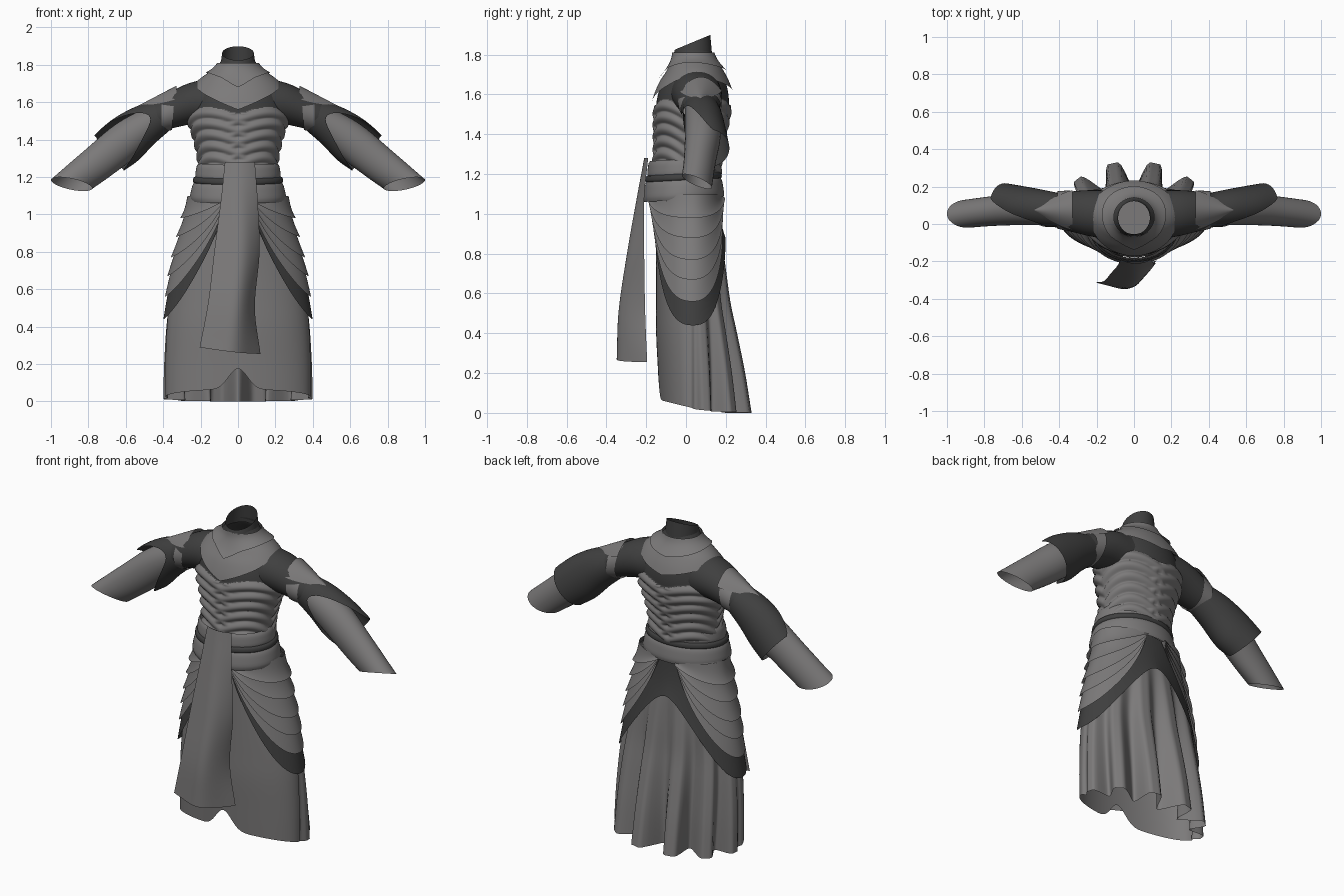
import bpy, bmesh
from math import sin, cos, pi, radians, exp

if "Cube" in bpy.data.objects:
    bpy.data.objects.remove(bpy.data.objects["Cube"])


def material(name, r, g, b):
    m = bpy.data.materials.new(name)
    m.diffuse_color = (r, g, b, 1)
    m.use_nodes = True
    m.node_tree.nodes["Principled BSDF"].inputs["Base Color"].default_value = m.diffuse_color
    return m


GREY = material("grey cloth", 0.2, 0.194, 0.194)
DARK = material("dark leather", 0.05, 0.05, 0.05)


def table(rows, t):
    """Interpolate rows (key, values...) smoothly at key t (Catmull-Rom)."""
    rows = sorted(rows)
    t = min(max(t, rows[0][0]), rows[-1][0])
    i = max(k for k in range(len(rows) - 1) if rows[k][0] <= t)
    a, b = rows[i], rows[i + 1]
    p, n = rows[max(i - 1, 0)], rows[min(i + 2, len(rows) - 1)]
    h = b[0] - a[0]
    s = (t - a[0]) / h
    out = []
    for k in range(1, len(a)):
        m0 = (b[k] - p[k]) / (b[0] - p[0]) * h
        m1 = (n[k] - a[k]) / (n[0] - a[0]) * h
        out.append((2*s**3 - 3*s*s + 1) * a[k] + (s**3 - 2*s*s + s) * m0
                   + (3*s*s - 2*s**3) * b[k] + (s**3 - s*s) * m1)
    return out


def sheet(name, f, nu, nv, mats, wrap=True, mirror=False, rule=None):
    """Surface f(u, v) with u, v in 0..1; u closes on itself when wrap is on."""
    bm = bmesh.new()
    cols = nu if wrap else nu + 1
    vs = [[bm.verts.new(f(i / nu, j / nv)) for i in range(cols)] for j in range(nv + 1)]
    for j in range(nv):
        for i in range(nu):
            k = (i + 1) % cols
            face = bm.faces.new((vs[j][i], vs[j][k], vs[j + 1][k], vs[j + 1][i]))
            face.smooth = True
            if rule:
                face.material_index = rule((i + .5) / nu, (j + .5) / nv)
    bmesh.ops.recalc_face_normals(bm, faces=bm.faces)
    me = bpy.data.meshes.new(name)
    bm.to_mesh(me)
    bm.free()
    ob = bpy.data.objects.new(name, me)
    bpy.context.collection.objects.link(ob)
    for m in mats:
        me.materials.append(m)
    if mirror:
        ob.modifiers.new("mirror", 'MIRROR').use_mirror_merge = False
    return ob


# --- Torso: theta 0 is the front, pi the back ---
TORSO = [(1.20, .205, .165, 0), (1.30, .207, .163, .01), (1.40, .228, .172, .02),
         (1.50, .258, .182, .03), (1.58, .25, .18, .035), (1.66, .225, .16, .04),
         (1.72, .19, .13, .045), (1.78, .12, .10, .04), (1.83, .085, .088, .035)]


def torso_point(th, z, off=0):
    rx, ry, cy = table(TORSO, z)
    return ((rx + off) * sin(th), cy - (ry + off) * cos(th), z)


def wave(th, z, k=.06):
    return z - k * abs(sin(2 * th)) + .03 * abs(sin(th))


def torso(u, v):
    """Crossed wraps: rising bands, overlapped by falling ones near the middle."""
    th, z = 2 * pi * u, 1.2 + .62 * v
    if wave(th, z) > 1.535:
        return torso_point(th, z)
    rise = abs(sin(pi * (wave(th, z) - 1.535) / .06))
    fall = abs(sin(pi * (wave(th, z, -.07) - 1.535) / .06)) * exp(-(sin(th) / .3) ** 2)
    return torso_point(th, z, .016 * max(rise, fall))


sheet("wrapped_torso", torso, 112, 124, [GREY, DARK],
      rule=lambda u, v: int(wave(2 * pi * u, 1.2 + .62 * v) > 1.535))
sheet("inner_lining", lambda u, v: (.19 * v * sin(2 * pi * u) , .15 * v * cos(2 * pi * u), 1.2 + .001 / (v + 1)),
      32, 2, [GREY])


# --- Layered mantle and standing neck collar ---
def mantle(edge, off, flare):
    def f(u, v):
        th = 2 * pi * u
        a = abs(th if th < pi else th - 2 * pi)
        z = 1.81 + (table(edge, a)[0] - 1.81) * v
        return torso_point(th, z, off + flare * v * v)
    return f


sheet("shoulder_mantle", mantle([(0, 1.56), (.75, 1.64), (1.57, 1.705), (2.4, 1.66), (pi, 1.62)],
                                .01, .014), 72, 14, [GREY])
sheet("upper_collar", mantle([(0, 1.68), (.5, 1.735), (1.57, 1.76), (pi, 1.72)],
                             .014, .014), 72, 10, [GREY])


def neck(u, v):
    th = 2 * pi * u
    r = .095 - .01 * v
    return (r * sin(th), .033 - (r + .004) * cos(th), 1.79 + v * (.072 - .037 * cos(th)))


sheet("neck_collar", neck, 40, 5, [DARK])


# --- Arms: rows are t, centre x, centre z, radius vector x, z, centre y, y radius ---
def tube(rows, end=lambda a: 1, tilt=0):
    def f(u, v):
        a = 2 * pi * u
        cx, cz, ux, uz, cy, vy = table(rows, v * end(a))
        return (cx + ux * cos(a), cy + vy * sin(a), cz + uz * cos(a) + tilt * v ** 3 * sin(a))
    return f


sheet("shoulder", tube([(0, .14, 1.60, .03, .125, .05, .13), (.5, .26, 1.588, .03, .103, .06, .12),
                        (1, .43, 1.525, .02, .078, .075, .09)]), 36, 10, [DARK], mirror=True)
sheet("upper_arm_band", tube([(0, .345, 1.558, -.008, .107, .07, .11),
                              (1, .41, 1.532, 0, .092, .075, .1)]), 36, 3, [GREY], mirror=True)
sheet("sleeve", tube([(0, .38, 1.54, .03, .068, .075, .08), (.35, .58, 1.41, .055, .085, .085, .09),
                      (.7, .75, 1.275, .07, .068, .07, .08),
                      (1, .89, 1.162, .11, .022, .055, .075)], tilt=-.03), 36, 16, [GREY], mirror=True)
sheet("elbow_guard", tube([(0, .40, 1.53, .035, .08, .075, .09), (.33, .5, 1.475, .05, .10, .085, .10),
                           (.66, .6, 1.40, .068, .11, .095, .108),
                           (1, .69, 1.33, .08, .095, .11, .108)],
                          end=lambda a: 1 - .8 * max(0, -sin(a - .25)) ** 1.4),
      48, 14, [DARK], mirror=True)


def leaf(u, v):
    w = 2 * u - 1
    s = 1 - v ** 1.3
    return (.33 + .21 * v, .075 + .105 * w * s, 1.688 - .11 * v - .07 * w * w * s)


sheet("pointed_pauldron", leaf, 12, 10, [GREY], wrap=False, mirror=True)


# --- Belt: stacked bands with a softly bulging profile ---
def band(z0, z1, r0, r1, bulge):
    def f(u, v):
        th = 2 * pi * u
        b = r0 + (r1 - r0) * v + bulge * (1 - (2 * v - 1) ** 4)
        return (b * sin(th), -.012 - (b * .72 + .018) * cos(th), z0 + (z1 - z0) * v - .01 * cos(th))
    return f


sheet("waist_sash", band(1.19, 1.275, .222, .21, .01), 64, 8, [GREY])
sheet("belt", band(1.165, 1.205, .226, .22, .018), 64, 6, [DARK])
sheet("hip_sash", band(1.07, 1.18, .25, .225, .014), 64, 8, [GREY])

# --- Skirt: rows are z, half width, front y, back y ---
SKIRT = [(0, .388, -.13, .285), (.2, .388, -.14, .265), (.4, .38, -.15, .235), (.55, .365, -.15, .21),
         (.7, .34, -.15, .195), (.85, .30, -.152, .18), (.97, .265, -.155, .165), (1.12, .235, -.155, .15)]


def skirt_point(th, z, off=0):
    rx, yf, yb = table(SKIRT, z)
    c = cos(th)
    y = .03 + ((yf - .03 - off) * c if c > 0 else -(yb - .03 + off) * c)
    return ((rx + off) * sin(th), y, z)


def skirt(u, v):
    th = 2 * pi * u
    front, back = max(0, cos(th)), max(0, -cos(th))
    hem = .025 + .04 * front + .11 * front ** 60 - .025 * back ** .5
    z = 1.12 + (hem - 1.12) * v
    pleat = max(-1.5, min(.85, -1.5 * cos(12 * th)))
    return skirt_point(th, z, .06 * pleat * v ** 1.5 * back ** .6)


sheet("pleated_skirt", skirt, 192, 30, [GREY])


# --- Scalloped hip plates, longest and innermost is dark ---
def hip_plate(low, off, back_span, arch=None):
    mid = radians(92)

    def f(u, v):
        th = radians(13) + (mid + back_span - radians(13)) * u
        if th < mid:
            edge = low + (1.08 - low) * ((mid - th) / radians(79)) ** 2.6
        else:
            s = (th - mid) / back_span
            if arch:
                s = s ** 1.25
                edge = low + (arch - low) * s * s * (3 - 2 * s)
            else:
                edge = low + (1.08 - low) * s ** 2.2
        return skirt_point(th, 1.1 + (edge - 1.1) * v, off + .016 * v ** 3)
    return f


sheet("dark_hip_plate", hip_plate(.44, .006, radians(88), .88), 60, 20, [DARK], wrap=False, mirror=True)
for i, low in enumerate((.56, .67, .77, .88, .98)):
    sheet("hip_plate_%d" % (i + 1), hip_plate(low, .011 + .005 * i, radians(76)),
          48, 16, [GREY], wrap=False, mirror=True)

# --- Hanging front panel: rows are v, z, then left, middle and right x, y ---
PANEL = [(0, 1.28, -.07, -.19, .01, -.21, .09, -.19), (.2, 1.08, -.09, -.225, .015, -.245, .105, -.21),
         (.47, .80, -.125, -.265, .02, -.29, .115, -.21), (.76, .50, -.16, -.305, .0, -.328, .09, -.205),
         (1, .255, -.205, -.312, -.02, -.335, .12, -.195)]


def panel(u, v):
    z, xl, yl, xm, ym, xr, yr = table(PANEL, v)
    a, b, c = (1 - u) * (1 - 2 * u), 4 * u * (1 - u), u * (2 * u - 1)
    return (a * xl + b * xm + c * xr, a * yl + b * ym + c * yr + .008 * v * sin(3 * pi * u),
            z + .035 * v * (1 - u) ** 2)


sheet("front_panel", panel, 20, 28, [GREY], wrap=False)
